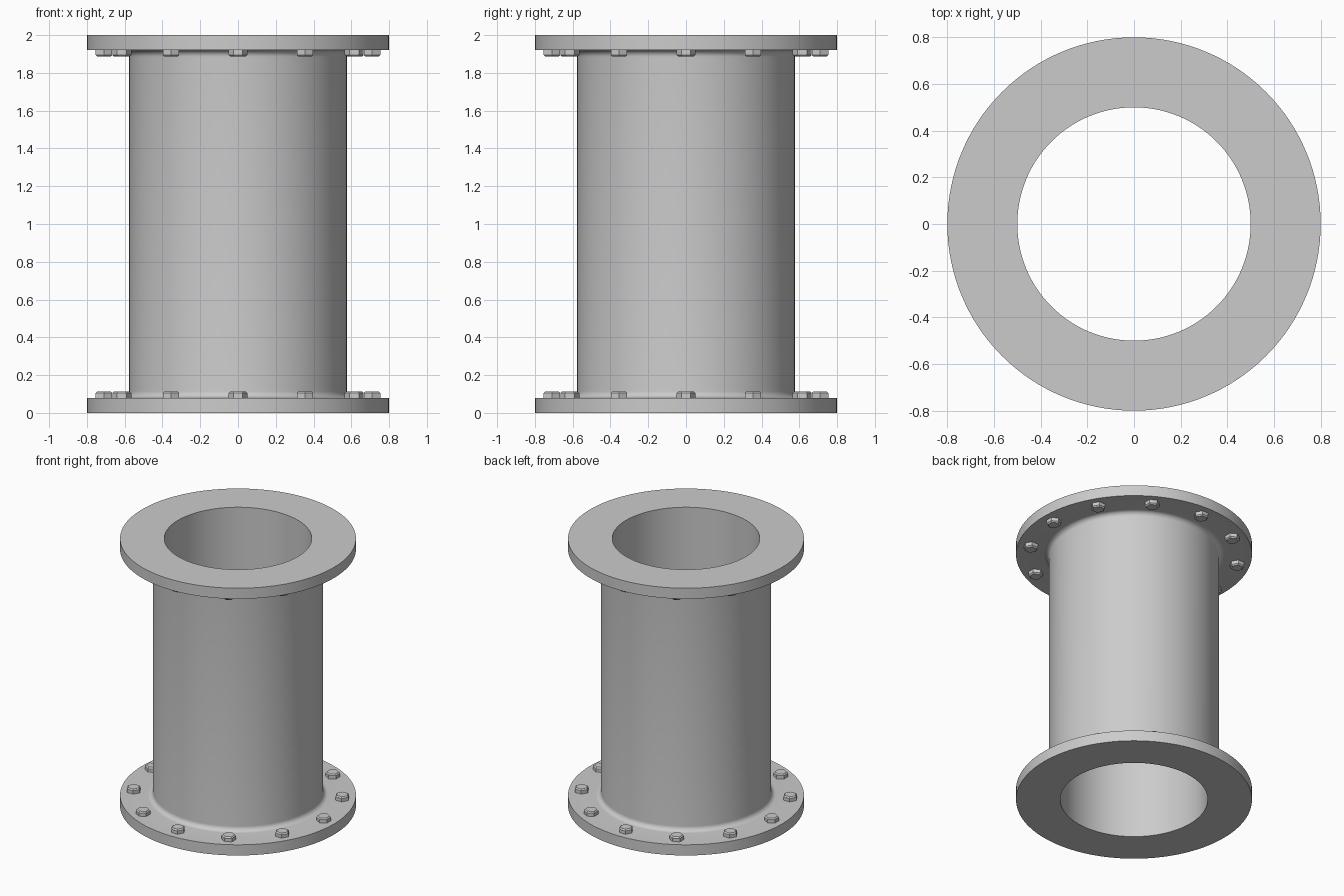
import bpy, bmesh
from math import pi, sin, cos
from mathutils import Matrix

if "Cube" in bpy.data.objects:
    bpy.data.objects.remove(bpy.data.objects["Cube"])

SEGMENTS = 128
BOLTS = 12
BOLT_CIRCLE = 0.71
FLANGE = 0.08


def add_object(name, bm, angle):
    bmesh.ops.recalc_face_normals(bm, faces=bm.faces)
    mesh = bpy.data.meshes.new(name)
    bm.to_mesh(mesh)
    bm.free()
    obj = bpy.data.objects.new(name, mesh)
    bpy.context.collection.objects.link(obj)
    bpy.ops.object.select_all(action='DESELECT')
    obj.select_set(True)
    bpy.context.view_layer.objects.active = obj
    bpy.ops.object.shade_smooth_by_angle(angle=angle)
    return obj


def lathe(bm, profile):
    """Revolve a closed (radius, z) profile around z."""
    rings = [[bm.verts.new((r * cos(2 * pi * i / SEGMENTS), r * sin(2 * pi * i / SEGMENTS), z))
              for i in range(SEGMENTS)] for r, z in profile]
    for a, b in zip(rings, rings[1:] + rings[:1]):
        for i in range(SEGMENTS):
            j = (i + 1) % SEGMENTS
            bm.faces.new((a[i], a[j], b[j], b[i]))


# Flanged pipe: bore, two flanges and filleted barrel in one closed profile
BARREL, FILLET = 0.577, 0.035
fillet = [(BARREL + FILLET * (1 - sin(t)), FLANGE + FILLET * (1 - cos(t)))
          for t in [pi / 2 * k / 8 for k in range(9)]]
lower = [(0.5, 0), (0.8, 0), (0.8, FLANGE)] + fillet
upper = [(r, 2 - z) for r, z in reversed(lower)]
bm = bmesh.new()
lathe(bm, lower + upper)
add_object("flanged_pipe", bm, pi / 6)


def hex_bolt(bm, angle, top):
    """Hex head with chamfered crown, corners pointing along the bolt circle."""
    levels = [(0.05, FLANGE - 0.005), (0.05, 0.105), (0.041, 0.114)]
    rings = []
    for r, z in levels:
        rings.append([bm.verts.new((BOLT_CIRCLE + r * cos(pi / 6 + k * pi / 3),
                                    r * sin(pi / 6 + k * pi / 3), z)) for k in range(6)])
    for a, b in zip(rings, rings[1:]):
        for k in range(6):
            j = (k + 1) % 6
            bm.faces.new((a[k], a[j], b[j], b[k]))
    bm.faces.new(rings[0][::-1])
    bm.faces.new(rings[-1])
    verts = [v for ring in rings for v in ring]
    bmesh.ops.rotate(bm, verts=verts, cent=(0, 0, 0), matrix=Matrix.Rotation(angle, 3, 'Z'))
    if top:
        for v in verts:
            v.co.z = 2 - v.co.z


# Bolt rings on the inner faces of both flanges
for name, top in (("lower_bolts", False), ("upper_bolts", True)):
    bm = bmesh.new()
    for i in range(BOLTS):
        hex_bolt(bm, 2 * pi * i / BOLTS, top)
    add_object(name, bm, pi / 9)
